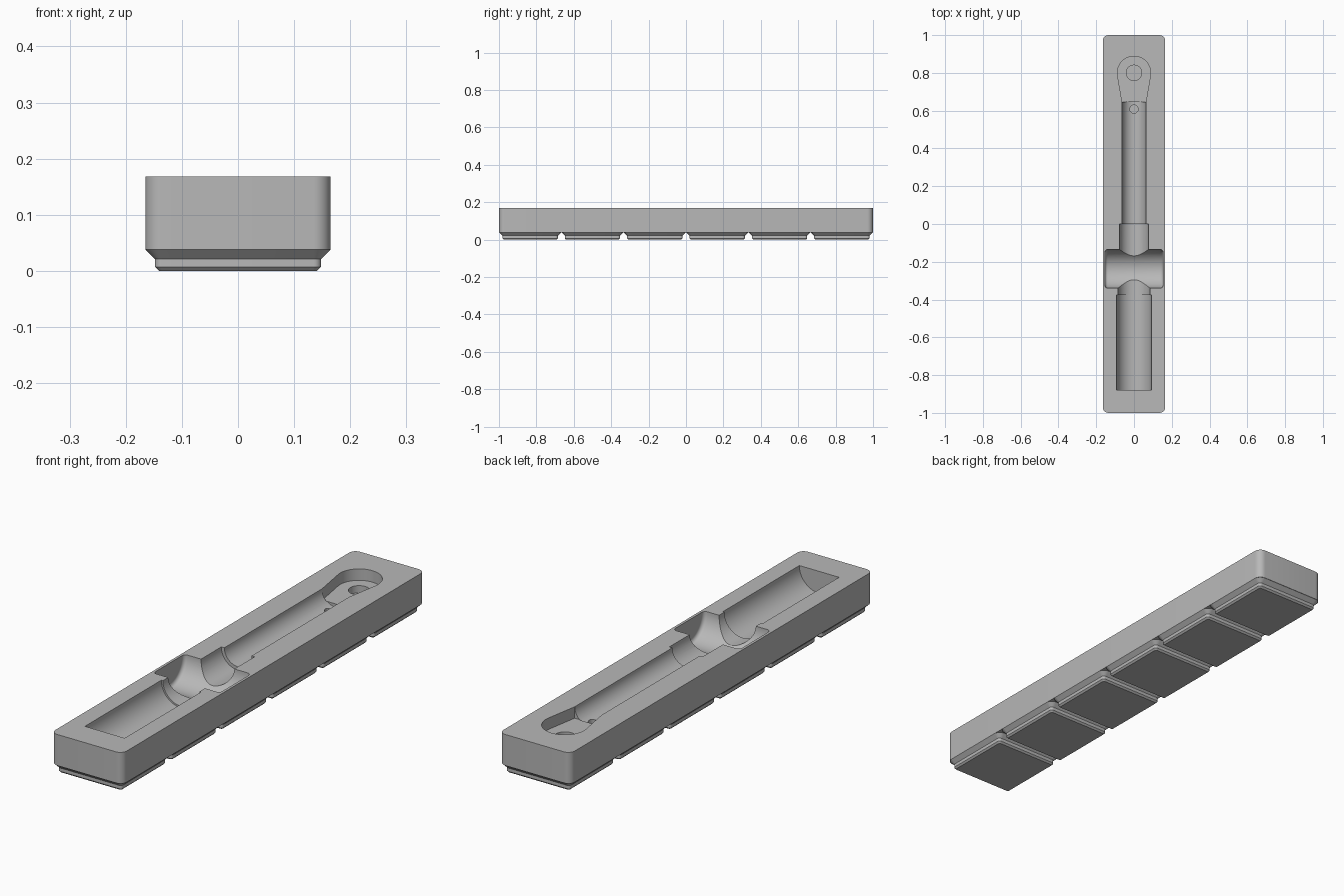
import bpy, bmesh
from math import sin, cos, pi, radians
from mathutils import Matrix

cube = bpy.data.objects.get("Cube")
if cube:
    bpy.data.objects.remove(cube, do_unlink=True)

TOP, RIM = 0.168, 0.038      # tray top, underside of the tray body
PITCH = 1 / 3                # spacing of the feet

grey = bpy.data.materials.new("plain grey")
grey.use_nodes = True
colour = (0.48, 0.48, 0.48, 1)
grey.diffuse_color = colour
grey.node_tree.nodes["Principled BSDF"].inputs["Base Color"].default_value = colour


def loft(name, rings, turn=Matrix()):
    """Skin closed rings of equal point count and cap both ends."""
    bm = bmesh.new()
    loops = [[bm.verts.new(p) for p in ring] for ring in rings]
    for a, b in zip(loops, loops[1:]):
        for i in range(len(a)):
            j = (i + 1) % len(a)
            bm.faces.new((a[i], a[j], b[j], b[i]))
    bm.faces.new(loops[0])
    bm.faces.new(loops[-1])
    bm.transform(turn)
    bmesh.ops.recalc_face_normals(bm, faces=bm.faces)
    mesh = bpy.data.meshes.new(name)
    bm.to_mesh(mesh)
    bm.free()
    mesh.materials.append(grey)
    obj = bpy.data.objects.new(name, mesh)
    bpy.context.collection.objects.link(obj)
    return obj


def rounded_rect(hx, hy, r, z, cy=0.0, steps=8):
    pts = []
    for k, (sx, sy) in enumerate(((1, 1), (-1, 1), (-1, -1), (1, -1))):
        for s in range(steps + 1):
            a = (k + s / steps) * pi / 2
            pts.append((sx * (hx - r) + r * cos(a), cy + sy * (hy - r) + r * sin(a), z))
    return pts


def lathe(name, profile, turn, sides=64):
    """Turn (distance, radius) pairs around the z axis, then place the result."""
    rings = [[(r * cos(2 * pi * i / sides), r * sin(2 * pi * i / sides), d)
              for i in range(sides)] for d, r in profile]
    return loft(name, rings, turn)


def smooth(obj):
    bpy.ops.object.select_all(action='DESELECT')
    obj.select_set(True)
    bpy.context.view_layer.objects.active = obj
    bpy.ops.object.shade_smooth_by_angle(angle=radians(30))


# Tray body
body = loft("tray_body", [rounded_rect(0.165, 1, 0.03, z) for z in (RIM, TOP)])

# Handle, collar and shaft recess, turned along y
lift = Matrix.Translation((0, 0, TOP))
along_y = lift @ Matrix.Rotation(-pi / 2, 4, 'X')
tool = lathe("tool_recess", [(-0.88, 0.092), (-0.375, 0.092), (-0.375, 0.085),
                             (-0.237, 0.085), (-0.237, 0.077), (0, 0.077),
                             (0, 0.063), (0.648, 0.063)], along_y)

# Finger scoop across the tray, with rounded ends
half = [(0.138 + 0.016 * sin(a), 0.087 + 0.016 * cos(a))
        for a in (radians(15 * i) for i in range(7))]
scoop_profile = [(-d, r) for d, r in reversed(half)] + half
across = Matrix.Translation((0, -0.237, TOP)) @ Matrix.Rotation(pi / 2, 4, 'Y')
scoop = lathe("finger_scoop", scoop_profile, across)

# Flat pocket for the ring end: round end tapering to the shaft
outline = [(0.088 * cos(a), 0.80 + 0.088 * sin(a))
           for a in (radians(-10 + 5 * i) for i in range(41))]
outline += [(-0.063, 0.645), (0.063, 0.645)]
pocket = loft("ring_pocket", [[(x, y, z) for x, y in outline] for z in (0.12, 0.2)])

# Round holes in the ring pocket and in the shaft recess
ring_hole = lathe("ring_hole", [(0.09, 0.041), (0.19, 0.041)],
                  Matrix.Translation((0, 0.80, 0)), 32)
pin_hole = lathe("pin_hole", [(0.09, 0.022), (0.19, 0.022)],
                 Matrix.Translation((0, 0.608, 0)), 24)

bpy.context.view_layer.objects.active = body
for cutter in (tool, scoop, pocket, ring_hole, pin_hole):
    cutter.hide_render = True
    cut = body.modifiers.new(cutter.name, 'BOOLEAN')
    cut.operation = 'DIFFERENCE'
    cut.solver = 'EXACT'
    cut.object = cutter
    bpy.ops.object.modifier_apply(modifier=cut.name)
    bpy.data.objects.remove(cutter, do_unlink=True)
smooth(body)

# Six stepped feet: (half width, corner radius, height)
steps = [(0.141, 0.007, 0), (0.148, 0.013, 0.007),
         (0.148, 0.013, 0.021), (0.165, 0.03, RIM)]
for i in range(6):
    cy = (i - 2.5) * PITCH
    foot = loft(f"foot_{i + 1}", [rounded_rect(h, h, r, z, cy) for h, r, z in steps])
    smooth(foot)
